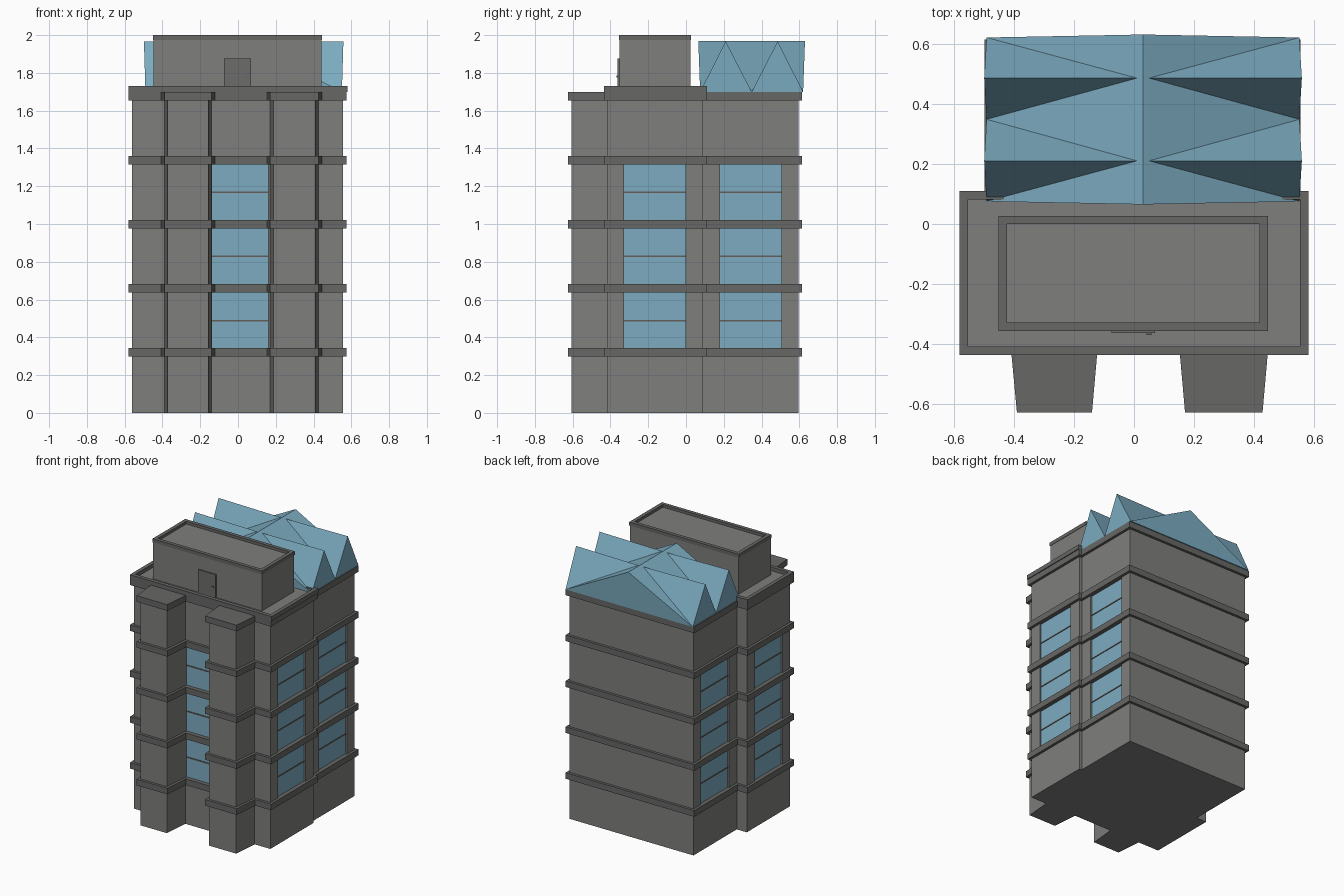
import bpy, bmesh
from mathutils import Vector

if "Cube" in bpy.data.objects:
    bpy.data.objects.remove(bpy.data.objects["Cube"])


def material(name, r, g, b):
    m = bpy.data.materials.new(name)
    m.diffuse_color = (r, g, b, 1)
    m.use_nodes = True
    m.node_tree.nodes["Principled BSDF"].inputs["Base Color"].default_value = m.diffuse_color
    return m


glass = material("blue_glass", 0.20, 0.41, 0.53)
stone = material("grey_stone", 0.21, 0.21, 0.205)
trim = material("dark_trim", 0.135, 0.135, 0.132)
door_grey = material("door_grey", 0.15, 0.15, 0.147)
bar_brown = material("bar_brown", 0.13, 0.11, 0.10)


def finish(name, bm, mat):
    bmesh.ops.recalc_face_normals(bm, faces=bm.faces)
    me = bpy.data.meshes.new(name)
    bm.to_mesh(me)
    bm.free()
    ob = bpy.data.objects.new(name, me)
    bpy.context.collection.objects.link(ob)
    me.materials.append(mat)
    return ob


def add_prism(bm, pts, z0, z1):
    lo = [bm.verts.new((x, y, z0)) for x, y in pts]
    hi = [bm.verts.new((x, y, z1)) for x, y in pts]
    bm.faces.new(lo[::-1])
    bm.faces.new(hi)
    n = len(pts)
    for i in range(n):
        j = (i + 1) % n
        bm.faces.new((lo[i], lo[j], hi[j], hi[i]))


def add_box(bm, x0, x1, y0, y1, z0, z1):
    add_prism(bm, [(x0, y0), (x1, y0), (x1, y1), (x0, y1)], z0, z1)


def box(name, *dims, mat):
    bm = bmesh.new()
    add_box(bm, *dims)
    return finish(name, bm, mat)


def offset(pts, d):
    """Mitred outward offset of a counter-clockwise outline."""
    out = []
    for i, p in enumerate(pts):
        a, b, c = Vector(pts[i - 1]), Vector(p), Vector(pts[(i + 1) % len(pts)])
        e, f = (b - a).normalized(), (c - b).normalized()
        n1, n2 = Vector((e.y, -e.x)), Vector((f.y, -f.x))
        q = b + (n1 + n2) * d / (1 + n1.dot(n2))
        out.append((q.x, q.y))
    return out


def ring(name, x0, x1, y0, y1, z0, z1, t, mat):
    """Rectangular rim of wall thickness t."""
    bm = bmesh.new()
    outer = [(x0, y0), (x1, y0), (x1, y1), (x0, y1)]
    inner = offset(outer, -t)
    for i in range(4):
        j = (i + 1) % 4
        q = [[bm.verts.new((*p, z)) for p in (outer[i], outer[j], inner[j], inner[i])]
             for z in (z0, z1)]
        (a, b, c, d), (e, f, g, h) = q
        for face in ((d, c, b, a), (e, f, g, h), (a, b, f, e), (c, d, h, g)):
            bm.faces.new(face)
    bmesh.ops.remove_doubles(bm, verts=bm.verts, dist=1e-5)
    return finish(name, bm, mat)


# Footprint: front block with two tapered piers, narrower rear block
outline = [(-0.56, -0.415), (-0.39, -0.415), (-0.372, -0.607), (-0.157, -0.607),
           (-0.14, -0.415), (0.17, -0.415), (0.187, -0.607), (0.41, -0.607),
           (0.427, -0.415), (0.555, -0.415), (0.555, 0.09), (0.535, 0.09),
           (0.535, 0.595), (-0.478, 0.595), (-0.478, 0.09), (-0.56, 0.09)]
bm = bmesh.new()
add_prism(bm, outline, 0, 1.69)
walls = finish("tower_walls", bm, stone)

# Window columns: wall axis, wall position, outward sign, span along the wall
columns = [("y", -0.415, -1, -0.138, 0.16),
           ("x", 0.555, 1, -0.328, -0.002), ("x", 0.535, 1, 0.18, 0.507),
           ("x", -0.56, -1, -0.328, -0.002), ("x", -0.478, -1, 0.18, 0.507)]


def column_box(bm, col, depth0, depth1, inset, z0, z1):
    axis, pos, s, a, b = col
    d0, d1 = sorted((pos + s * depth0, pos + s * depth1))
    a, b = a + inset, b - inset
    dims = (a, b, d0, d1) if axis == "y" else (d0, d1, a, b)
    add_box(bm, *dims, z0, z1)


# Shallow recesses for the windows
bm = bmesh.new()
for col in columns:
    column_box(bm, col, -0.02, 0.05, 0.001, 0.32, 1.335)
cutter = finish("window_cutter", bm, stone)
cutter.hide_render = True
cutter.hide_viewport = True
mod = walls.modifiers.new("recesses", "BOOLEAN")
mod.operation = "DIFFERENCE"
mod.solver = "EXACT"
mod.object = cutter

# Panes and mid bars for three storeys
panes, bars = bmesh.new(), bmesh.new()
for col in columns:
    for k in range(3):
        z0 = 0.341 + 0.339 * k
        column_box(panes, col, -0.03, -0.012, 0.0, z0, z0 + 0.296)
        column_box(bars, col, -0.02, -0.008, 0.0, z0 + 0.144, z0 + 0.152)
finish("window_panes", panes, glass)
finish("window_bars", bars, bar_brown)

# Storey bands
wide = offset(outline, 0.019)
for k in range(5):
    bm = bmesh.new()
    z0 = 0.298 + 0.339 * k
    add_prism(bm, wide, z0, z0 + 0.045)
    finish(f"storey_band_{k + 1}", bm, trim)

# Front parapet and the lighter deck inside it
ring("roof_parapet", -0.58, 0.58, -0.435, 0.11, 1.698, 1.73, 0.028, trim)
box("roof_deck", -0.553, 0.553, -0.408, 0.083, 1.69, 1.703, mat=stone)

# Roof house with rim, door and handle
box("roof_house", -0.447, 0.442, -0.352, 0.024, 1.69, 1.98, mat=stone)
ring("roof_house_rim", -0.45, 0.445, -0.355, 0.027, 1.974, 2.0, 0.027, trim)
box("roof_door", -0.075, 0.07, -0.362, -0.34, 1.70, 1.875, mat=door_grey)
box("door_handle", 0.042, 0.058, -0.369, -0.355, 1.775, 1.785, mat=trim)

# Folded glass roof: central ridge with two cross gables on each side
bm = bmesh.new()
cx, top, base = 0.03, 1.97, 1.70
front = bm.verts.new((cx, 0.065, top))
back = bm.verts.new((cx, 0.63, top))
corners = []
for s in (-1, 1):
    valleys = [bm.verts.new((cx + s * 0.52, y, base)) for y in (0.075, 0.348, 0.62)]
    corners.append(valleys)
    mids = [bm.verts.new((cx + s * 0.02, y, top - 0.01)) for y in (0.21, 0.485)]
    spine = [front] + mids + [back]
    bm.faces.new(spine)
    for i in range(3):
        bm.faces.new((valleys[i], spine[i], spine[i + 1]))
    for i in range(2):
        peak = bm.verts.new((cx + s * 0.528, mids[i].co.y, top - 0.003))
        bm.faces.new((valleys[i], mids[i], peak))
        bm.faces.new((valleys[i + 1], peak, mids[i]))
        bm.faces.new((valleys[i], peak, valleys[i + 1]))
(l0, l1, l2), (r0, r1, r2) = corners
bm.faces.new((l0, r0, front))
bm.faces.new((l2, back, r2))
bm.faces.new((l0, l1, l2, r2, r1, r0))
finish("folded_glass_roof", bm, glass)
